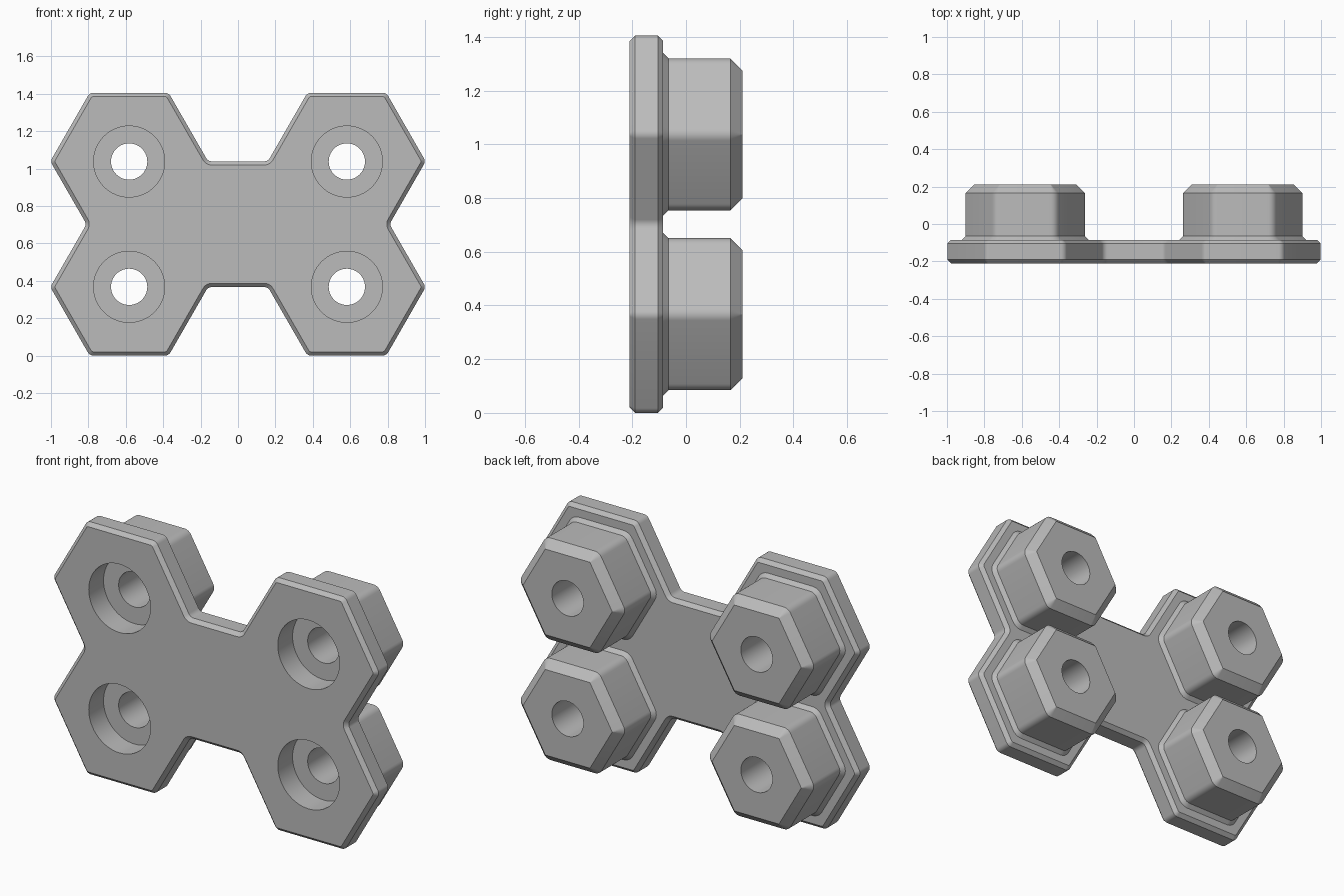
import bpy, bmesh, math
from mathutils import Vector

cube = bpy.data.objects.get("Cube")
if cube:
    bpy.data.objects.remove(cube, do_unlink=True)

MID_Z = 0.7025      # height of the plate's centre line
CX, CZ = 0.582, 0.335   # boss centres, relative to the plate centre

grey = bpy.data.materials.new("light_grey")
grey.use_nodes = True
grey.diffuse_color = (0.5, 0.5, 0.5, 1)
grey.node_tree.nodes["Principled BSDF"].inputs["Base Color"].default_value = (0.5, 0.5, 0.5, 1)


def rounded_ring(corners, radius, inset, steps=6):
    """Counter-clockwise outline with filleted corners, moved inwards by inset."""
    ring = []
    for i, p in enumerate(corners):
        a = (p - corners[i - 1]).normalized()
        b = (corners[(i + 1) % len(corners)] - p).normalized()
        n1, n2 = Vector((a.y, -a.x)), Vector((b.y, -b.x))
        side = 1 if a.cross(b) > 0 else -1
        centre = p - (n1 + n2) / (1 + n1.dot(n2)) * side * radius
        for k in range(steps + 1):
            n = n1.slerp(n2, k / steps)
            ring.append(centre + n * (side * radius - inset))
    return ring


def loft(name, layers, x=0, z=0):
    """Closed solid through (y, ring) layers stacked along y."""
    bm = bmesh.new()
    rings = [[bm.verts.new((p.x + x, y, p.y + z + MID_Z)) for p in ring] for y, ring in layers]
    bm.faces.new(rings[0])
    bm.faces.new(rings[-1])
    for r, s in zip(rings, rings[1:]):
        for i in range(len(r)):
            bm.faces.new((r[i - 1], r[i], s[i], s[i - 1]))
    bmesh.ops.recalc_face_normals(bm, faces=bm.faces)
    mesh = bpy.data.meshes.new(name)
    bm.to_mesh(mesh)
    bm.free()
    mesh.materials.append(grey)
    obj = bpy.data.objects.new(name, mesh)
    bpy.context.collection.objects.link(obj)
    return obj


def combine(target, tool, operation):
    mod = target.modifiers.new(operation, 'BOOLEAN')
    mod.operation, mod.solver, mod.object = operation, 'EXACT', tool
    bpy.context.view_layer.objects.active = target
    bpy.ops.object.modifier_apply(modifier=mod.name)
    bpy.data.objects.remove(tool, do_unlink=True)


def circle(radius, count):
    return [Vector((radius * math.cos(t), radius * math.sin(t)))
            for t in (math.tau * i / count for i in range(count))]


# Plate outline: four hexagons joined by a web, mirrored from one quadrant
quadrant = [(0.81, 0), (1.0035, 0.336), (0.793, 0.7025), (0.371, 0.7025), (0.16, 0.336)]
right = [(x, -z) for x, z in reversed(quadrant[1:])] + quadrant
outline = [Vector(p) for p in right + [(-x, -z) for x, z in right]]

# Plate with chamfered rims
plate = loft("connector_plate", [(y, rounded_ring(outline, 0.035, d)) for y, d in
             [(-0.21, 0.02), (-0.19, 0), (-0.105, 0), (-0.085, 0.02)]])

# Hexagonal bosses with a flared foot and chamfered end, each bored with a counterbore
hexagon = circle(0.283 / math.cos(math.pi / 6), 6)
boss_steps = [(-0.10, -0.02), (-0.085, -0.02), (-0.065, 0), (0.165, 0), (0.21, 0.045)]
bore_steps = [(-0.3, 0.19), (-0.08, 0.19), (-0.08, 0.097), (0.3, 0.097)]
for sx in (-1, 1):
    for sz in (-1, 1):
        boss = loft("boss", [(y, rounded_ring(hexagon, 0.047, d)) for y, d in boss_steps],
                    sx * CX, sz * CZ)
        combine(plate, boss, 'UNION')
        bore = loft("bore_cutter", [(y, circle(r, 64)) for y, r in bore_steps],
                    sx * CX, sz * CZ)
        combine(plate, bore, 'DIFFERENCE')

# Smooth rounded corners and bores, keep chamfers crisp
bpy.ops.object.select_all(action='DESELECT')
plate.select_set(True)
bpy.context.view_layer.objects.active = plate
bpy.ops.object.shade_smooth_by_angle(angle=math.radians(30))
